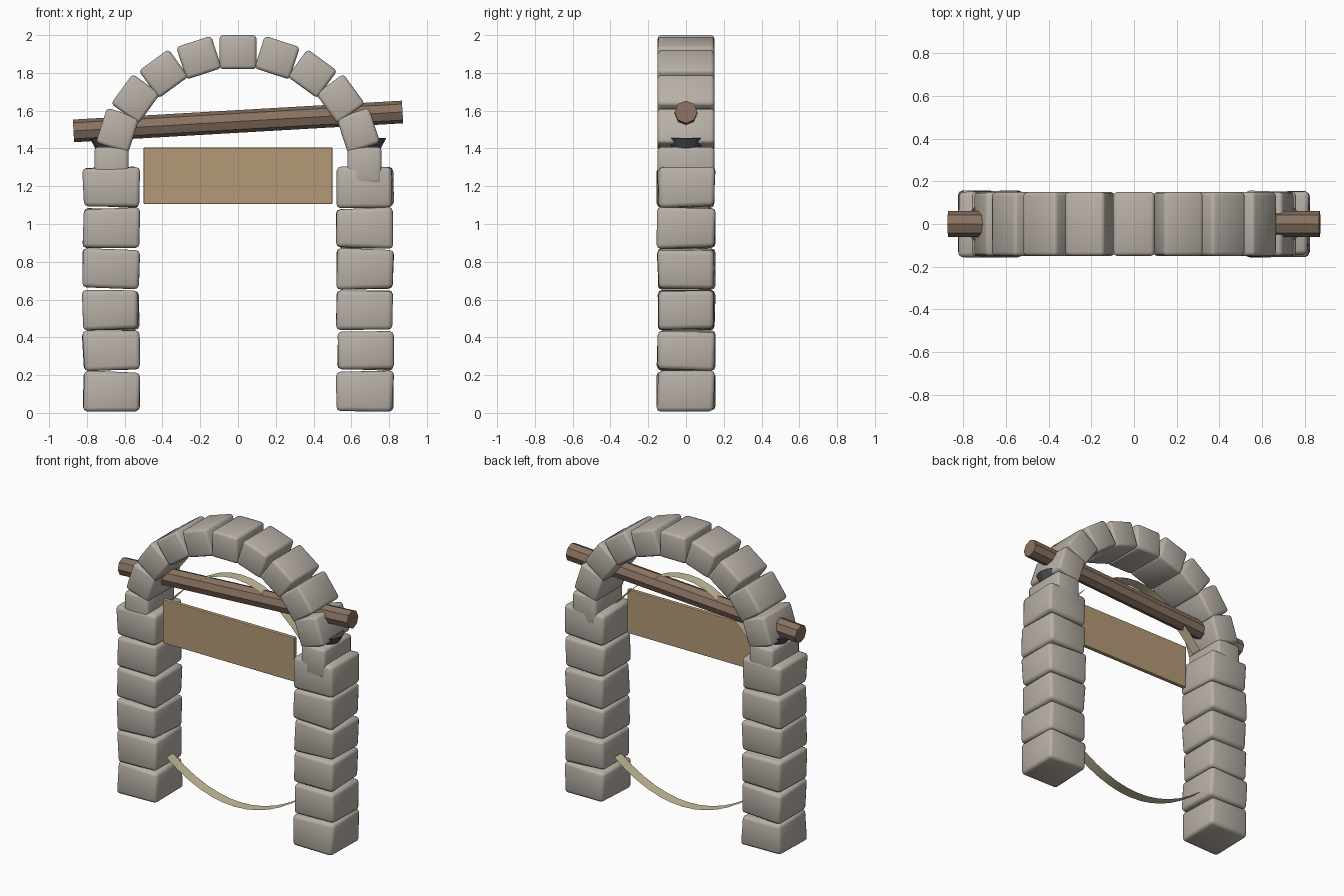
import bpy, bmesh, math, random
from mathutils import Matrix, Vector

random.seed(4)
cube = bpy.data.objects.get("Cube")
if cube:
    bpy.data.objects.remove(cube, do_unlink=True)


def material(name, rgb):
    m = bpy.data.materials.new(name)
    m.use_nodes = True
    m.diffuse_color = (*rgb, 1)
    m.node_tree.nodes["Principled BSDF"].inputs["Base Color"].default_value = (*rgb, 1)
    return m


STONE = material("warm grey stone", (0.48, 0.435, 0.385))
BOARD = material("tan board", (0.45, 0.32, 0.18))
POLE = material("brown wood", (0.25, 0.17, 0.12))
ROPE = material("pale straw", (0.57, 0.51, 0.33))
IRON = material("dark iron", (0.07, 0.07, 0.09))


def finish(name, bm, mat, smooth=False):
    bmesh.ops.recalc_face_normals(bm, faces=bm.faces)
    for f in bm.faces:
        f.smooth = smooth
    mesh = bpy.data.meshes.new(name)
    bm.to_mesh(mesh)
    bm.free()
    mesh.materials.append(mat)
    obj = bpy.data.objects.new(name, mesh)
    bpy.context.collection.objects.link(obj)
    return obj


def block(name, centre, size, mat, tilt=0, jitter=0, bevel=0.02, smooth=True):
    """Bevelled box with optional corner wobble and a tilt about y."""
    bm = bmesh.new()
    bmesh.ops.create_cube(bm, size=1)
    for v in bm.verts:
        wobble = Vector([random.uniform(-jitter, jitter) for _ in range(3)])
        v.co = Vector(a * b for a, b in zip(v.co, size)) + wobble
    bmesh.ops.bevel(bm, geom=bm.edges[:], offset=bevel, segments=2,
                    profile=0.5, affect='EDGES')
    bm.transform(Matrix.Translation(centre) @ Matrix.Rotation(tilt, 4, 'Y'))
    return finish(name, bm, mat, smooth)


def ribbon(name, mid_z, end_z, half=0.52, width=0.075, steps=12):
    """Flat strip following a parabola between the columns."""
    bm = bmesh.new()
    rows = []
    for i in range(steps + 1):
        t = 2 * i / steps - 1
        z = mid_z + (end_z - mid_z) * t * t
        rows.append([bm.verts.new((half * t, s * width / 2, z)) for s in (-1, 1)])
    for a, b in zip(rows, rows[1:]):
        bm.faces.new((a[0], b[0], b[1], a[1]))
    return finish(name, bm, ROPE, True)


# Columns of six stones each
for side, x in (("left", 0.672), ("right", -0.672)):
    for i in range(6):
        block(f"{side}_column_stone_{i + 1}", (x, 0, 0.115 + 0.216 * i),
              (0.295, 0.3, 0.208), STONE, jitter=0.008, bevel=0.022)

# Arch of eleven stones on a slightly flattened half circle
for i in range(11):
    a = math.radians(-90 + 18 * i)
    block(f"arch_stone_{i + 1}", (0.67 * math.sin(a), 0, 1.31 + 0.6 * math.cos(a)),
          (0.195, 0.3, 0.18), STONE, tilt=a, bevel=0.018)

# Hanging board
block("sign_board", (0, -0.09, 1.255), (1.0, 0.028, 0.3), BOARD,
      bevel=0.005, smooth=False)

# Slanted crossbar
bm = bmesh.new()
bmesh.ops.create_cone(bm, cap_ends=True, segments=8, radius1=0.06, radius2=0.06, depth=1.745)
bm.transform(Matrix.Translation((0, 0, 1.543))
             @ Matrix.Rotation(math.radians(90) - math.atan2(0.1, 1.74), 4, 'Y'))
finish("crossbar", bm, POLE)

# Iron cups set in the arch shoulders
for side, x in (("left", 0.675), ("right", -0.675)):
    bm = bmesh.new()
    bmesh.ops.create_cone(bm, cap_ends=True, segments=12, radius1=0.03, radius2=0.11, depth=0.15)
    bm.transform(Matrix.Translation((x, 0, 1.38)))
    finish(f"{side}_iron_cup", bm, IRON)

# Straw ribbons strung across the opening
ribbon("lower_ribbon", 0.09, 0.29)
ribbon("upper_ribbon", 1.655, 1.34)
